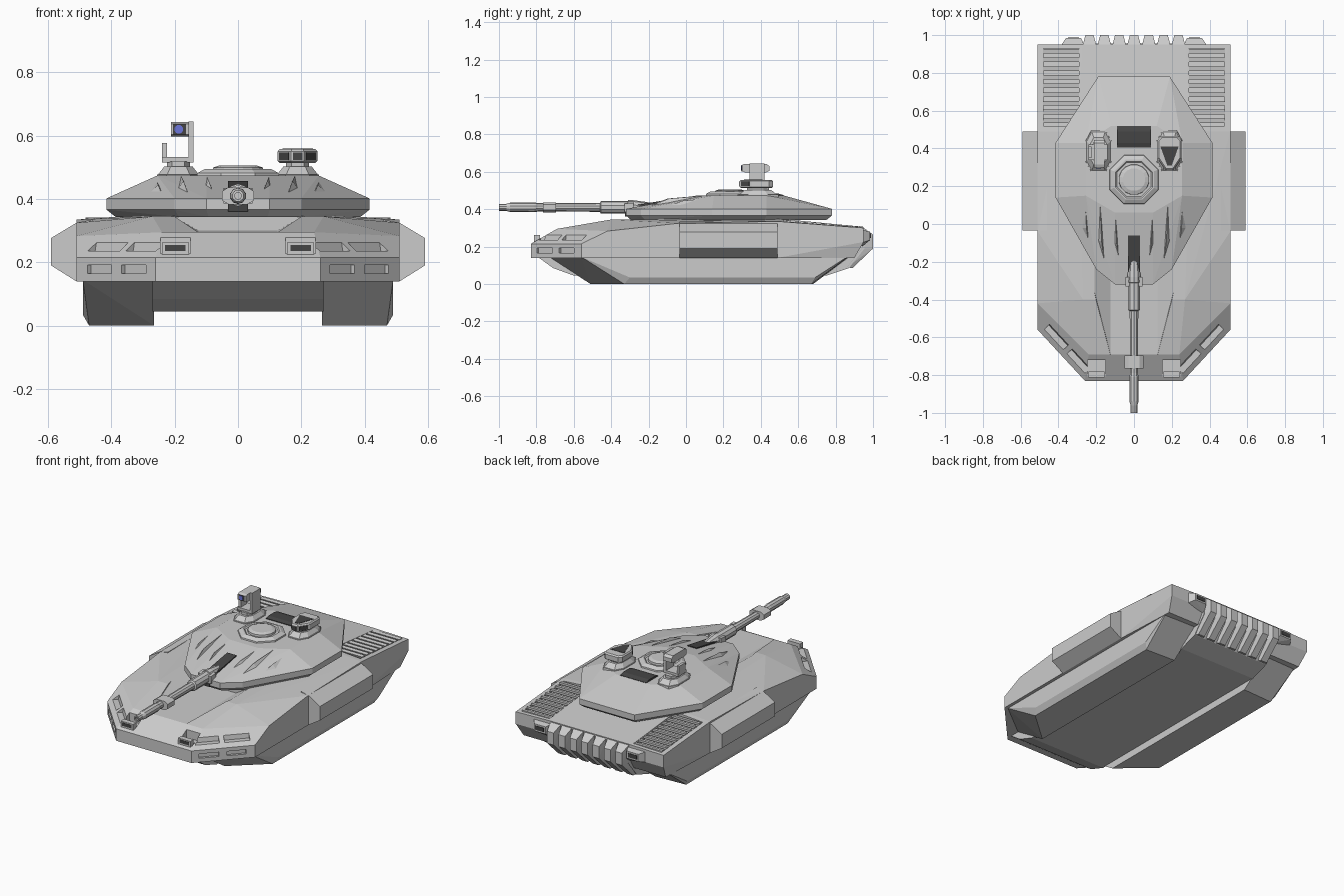
import bpy, bmesh, math
from mathutils import Vector

if "Cube" in bpy.data.objects:
    bpy.data.objects.remove(bpy.data.objects["Cube"])


def material(name, rgb):
    m = bpy.data.materials.new(name)
    m.diffuse_color = (*rgb, 1)
    m.use_nodes = True
    m.node_tree.nodes["Principled BSDF"].inputs["Base Color"].default_value = m.diffuse_color
    return m


DARK = material("dark_grey", (0.06, 0.06, 0.06))
BLUE = material("lens_blue", (0.15, 0.18, 0.7))


def finish(name, bm, mat=None):
    bmesh.ops.recalc_face_normals(bm, faces=bm.faces)
    me = bpy.data.meshes.new(name)
    bm.to_mesh(me)
    bm.free()
    ob = bpy.data.objects.new(name, me)
    bpy.context.collection.objects.link(ob)
    if mat:
        me.materials.append(mat)
    return ob


def hull(name, pts, sym=False, flip=1, mat=None):
    """Flat-faced convex solid round the points; sym mirrors the points in x."""
    pts = [(x * flip, y, z) for x, y, z in pts]
    if sym:
        pts += [(-x, y, z) for x, y, z in pts]
    bm = bmesh.new()
    for p in pts:
        bm.verts.new(p)
    bmesh.ops.remove_doubles(bm, verts=bm.verts, dist=1e-5)
    r = bmesh.ops.convex_hull(bm, input=bm.verts)
    junk = {v for v in r["geom_interior"] + r["geom_unused"] if isinstance(v, bmesh.types.BMVert)}
    bmesh.ops.delete(bm, geom=list(junk), context="VERTS")
    bmesh.ops.dissolve_limit(bm, angle_limit=0.015, verts=bm.verts, edges=bm.edges)
    return finish(name, bm, mat)


def box(name, x0, x1, y0, y1, z0, z1, flip=1, mat=None):
    return hull(name, [(x, y, z) for x in (x0, x1) for y in (y0, y1) for z in (z0, z1)], flip=flip, mat=mat)


def prism(name, x0, x1, prof, flip=1, taper=0, mat=None):
    """Side profile (y, z) stretched across x."""
    return hull(name, [(x, y, z) for x in (x0, x1) for y, z in prof], flip=flip, mat=mat)


def lathe(name, prof, n, place, mat=None):
    """Rings of (radius, distance) joined up; place maps (u, v, d) to a point."""
    bm = bmesh.new()
    rings = []
    for r, d in prof:
        angs = [2 * math.pi * (i + .5) / n for i in range(n)]
        rings.append([bm.verts.new(place(r * math.cos(a), r * math.sin(a), d)) for a in angs])
    for a, b in zip(rings, rings[1:]):
        for i in range(n):
            j = (i + 1) % n
            bm.faces.new((a[i], a[j], b[j], b[i]))
    bm.faces.new(rings[0])
    bm.faces.new(rings[-1])
    return finish(name, bm, mat)


def cut(ob, cutters):
    for c in cutters:
        c.hide_render = True
        m = ob.modifiers.new("cut", "BOOLEAN")
        m.object, m.solver = c, "EXACT"
    dg = bpy.context.evaluated_depsgraph_get()
    dg.update()
    me = bpy.data.meshes.new_from_object(ob.evaluated_get(dg))
    ob.modifiers.clear()
    ob.data = me
    for c in cutters:
        bpy.data.objects.remove(c)


def corner(t, n, z):
    """Point along the slanted front corner: t along it, n outward."""
    return (.26 + .25 * t + .734 * n, -.83 + .27 * t - .68 * n, z)


def deck(y):
    return .343 - .089 * (y - .49)


# upper hull
body = hull("upper_hull", [
    (.26, -.83, .14), (.51, -.56, .14), (.49, .90, .14), (.51, .49, .14),
    (.26, -.83, .215), (.51, -.56, .215), (.24, -.69, .295), (.51, -.42, .283),
    (.51, -.04, .325), (.51, .49, .335), (.51, .95, .225), (.51, .95, .30),
    (.27, .95, .306), (.27, -.40, .345), (.30, .49, .35)], sym=True)

# gun trough, lamp pockets and grille recesses
cutters = [hull("trough_cutter", [(.125, -.69, .293), (.125, -.2, .30), (.25, -.2, .37), (.15, -.69, .37)], sym=True)]
for s in (1, -1):
    for t0, t1 in ((.08, .46), (.54, .94)):
        cutters.append(hull("pocket_cutter", [corner(t, n, z) for t in (t0, t1)
                       for n, z in ((.03, .235), (-.06, .235), (-.085, .36), (.03, .36))], flip=s))
    for t0, t1 in ((.12, .43), (.56, .86)):
        cutters.append(hull("slot_cutter", [corner(t, n, z) for t in (t0, t1)
                       for n in (.03, -.015) for z in (.165, .192)], flip=s))
    cutters.append(box("lamp_cutter", .15, .245, -.85, -.72, .228, .34, flip=s))
    cutters.append(hull("grille_cutter", [(x, y, deck(y) + d) for x in (.29, .48)
                   for y in (.52, .93) for d in (-.022, .06)], flip=s))
cut(body, cutters)

# lower hull between the tracks
prism("lower_hull", -.27, .27, [(-.80, .15), (-.71, .085), (-.60, .045), (.75, .045), (.80, .085),
                                (.87, .085), (.955, .19), (.955, .27), (.9, .3), (-.75, .2)])

for s in (1, -1):
    # tracks with slanted front, and side skirts
    hull("track_block", [(.265, -.735, .145), (.265, -.51, 0), (.265, .68, 0), (.265, .88, .15),
                         (.47, -.33, 0), (.47, .67, 0), (.49, -.30, .035), (.49, .69, .035),
                         (.49, .90, .17), (.49, -.56, .145), (.265, .9, .17)], flip=s)
    # side armour boxes
    hull("side_box", [(x, y, z) for y in (-.035, .49) for x, z in
                      ((.46, .14), (.51, .14), (.59, .19), (.59, .277), (.51, .325), (.46, .335))], flip=s)
    # front lamps
    box("front_lamp", .155, .24, -.812, -.78, .22, .262, flip=s)
    box("front_lamp_glass", .165, .23, -.8135, -.81, .235, .255, flip=s, mat=DARK)
    # engine grille slats
    for i in range(9):
        y = .535 + i * .046
        hull("grille_slat", [(x, y + a, deck(y) + b) for x in (.288, .482)
                             for a, b in ((0, 0), (.024, .003), (.024, -.01), (.008, -.02))], flip=s)
    # rear lamp blocks
    hull("rear_lamp_block", [(.26, .94, .29), (.39, .94, .29), (.28, .985, .28), (.36, .985, .28),
                             (.26, .94, .2), (.39, .94, .22), (.28, .985, .235), (.36, .985, .235)], flip=s)
    box("rear_lamp", .29, .35, .98, .988, .245, .27, flip=s, mat=DARK)

# rear fins
for i in range(-3, 4):
    c = i * .0785
    hull("rear_fin", [(c + d * w, y, z) for d in (1, -1) for w, y, z in
                      ((.035, .93, .303), (.035, .95, .30), (.022, 1, .265), (.022, 1, .19),
                       (.022, .89, .085), (.035, .86, .09), (.035, .94, .19))])

# turret shell
rim = [(.1, -.32), (.2, -.24), (.415, .14), (.415, .43), (.19, .78)]
roof = [(.10, .06), (.255, .15), (.255, .43), (.12, .52)]
hull("turret", [(x, y, z) for x, y in rim for z in (.366, .402)]
     + [(x * .93, .2 + (y - .2) * .95, .343) for x, y in rim]
     + [(x, y, .474) for x, y in roof], sym=True)

# raised wedge fins on the turret front
for s in (1, -1):
    for x, y0, y1 in ((.10, -.20, .10), (.18, -.19, .12), (.26, -.12, .16)):
        drop = .0 if x < .25 else .012
        hull("turret_fin", [(x - .03, y0, .40), (x - .022, y0, .418 - drop), (x - .008, y0 + .1, .457 - drop),
                            (x, y1, .474 - drop), (x + .012, y1, .45), (x - .012, y1, .45),
                            (x + .018, y0 + .1, .42)], flip=s)

# gun slot and gun
prism("gun_slot", -.032, .032, [(-.326, .36), (-.326, .412), (-.06, .457), (-.06, .40)], mat=DARK)
gun = lambda u, v, d: (u, d, .41 + v)
lathe("gun_barrel", [(.012, -.12), (.03, -.22), (.038, -.28), (.038, -.31), (.034, -.312), (.034, -.455),
                     (.024, -.46), (.022, -.69), (.022, -.79), (.026, -.81), (.025, -.94),
                     (.019, -.96), (.019, -1.0), (.011, -1.0), (.011, -.97)], 10, gun)
hull("mantlet", [(.045, -.33, .385), (.045, -.33, .43), (.045, -.28, .385), (.045, -.28, .435)], sym=True)
hull("bore_collar", [(x, y, .41 + d * z) for y in (-.765, -.695) for d in (1, -1)
                     for x, z in ((.05, .014), (.03, .027))], sym=True)

# cupola and rear hatch
lathe("cupola", [(.142, .465), (.138, .482), (.115, .494), (.105, .494), (.098, .487), (.09, .487)], 8,
      lambda u, v, d: (u, .235 + v, d))
lathe("cupola_dome", [(.082, .48), (.08, .499), (.06, .506)], 16, lambda u, v, d: (u, .235 + v, d))
prism("rear_hatch", -.09, .09, [(.405, .46), (.405, .478), (.43, .485), (.49, .485), (.52, .476), (.52, .45)], mat=DARK)

# sight pedestals
OCT = [(1, .5), (.55, 1), (1, -.5), (.55, -1), (-1, .5), (-.55, 1), (-1, -.5), (-.55, -1)]
for s in (1, -1):
    for name, z0, z1, a, b in (("sight_base", .455, .478, .07, .068), ("sight_pedestal", .475, .502, .066, .045),
                               ("sight_neck", .50, .518, .036, .036)):
        hull(name, [(.188 * s + r * x, .385 + 1.6 * r * y, z) for r, z in ((a, z0), (b, z1)) for x, y in OCT])

# left sight: bracket and camera
box("bracket_base", -.24, -.14, .34, .42, .515, .532)
box("bracket_short_arm", -.24, -.224, .35, .41, .53, .577)
prism("bracket_tall_arm", -.156, -.14, [(.34, .53), (.42, .53), (.405, .56), (.405, .60), (.42, .645), (.34, .645),
                                        (.355, .60)])
prism("camera", -.212, -.155, [(.30, .603), (.30, .637), (.315, .643), (.43, .643), (.446, .63),
                               (.446, .605), (.43, .597), (.315, .597)])
box("camera_front", -.206, -.164, .297, .301, .603, .637, mat=DARK)
lathe("camera_lens", [(.014, .30), (.014, .294)], 12, lambda u, v, d: (-.187 + u, d, .62 + v), mat=BLUE)

# right sight: panoramic head with three windows
head = [(.02, .285), (.063, .35), (.063, .445), (.045, .466)]
hull("sight_head", [(.188 + d * x, y, z) for d in (1, -1) for x, y in head for z in (.52, .55)]
     + [(.188 + d * x * .9, .38 + (y - .38) * .9, z) for d in (1, -1) for x, y in head for z in (.514, .557)])
hull("sight_head_top", [(.188 + x, y, z) for x, y in ((-.048, .41), (.048, .41), (.012, .31), (-.012, .31))
                        for z in (.553, .559)], mat=DARK)
box("sight_window", .173, .203, .2835, .287, .523, .547, mat=DARK)
for d in (1, -1):
    hull("sight_side_window", [(.188 + d * (x + o), y - o * .66, z) for x, y in ((.027, .2958), (.056, .3394))
                               for o in (-.003, .002) for z in (.523, .547)], mat=DARK)
